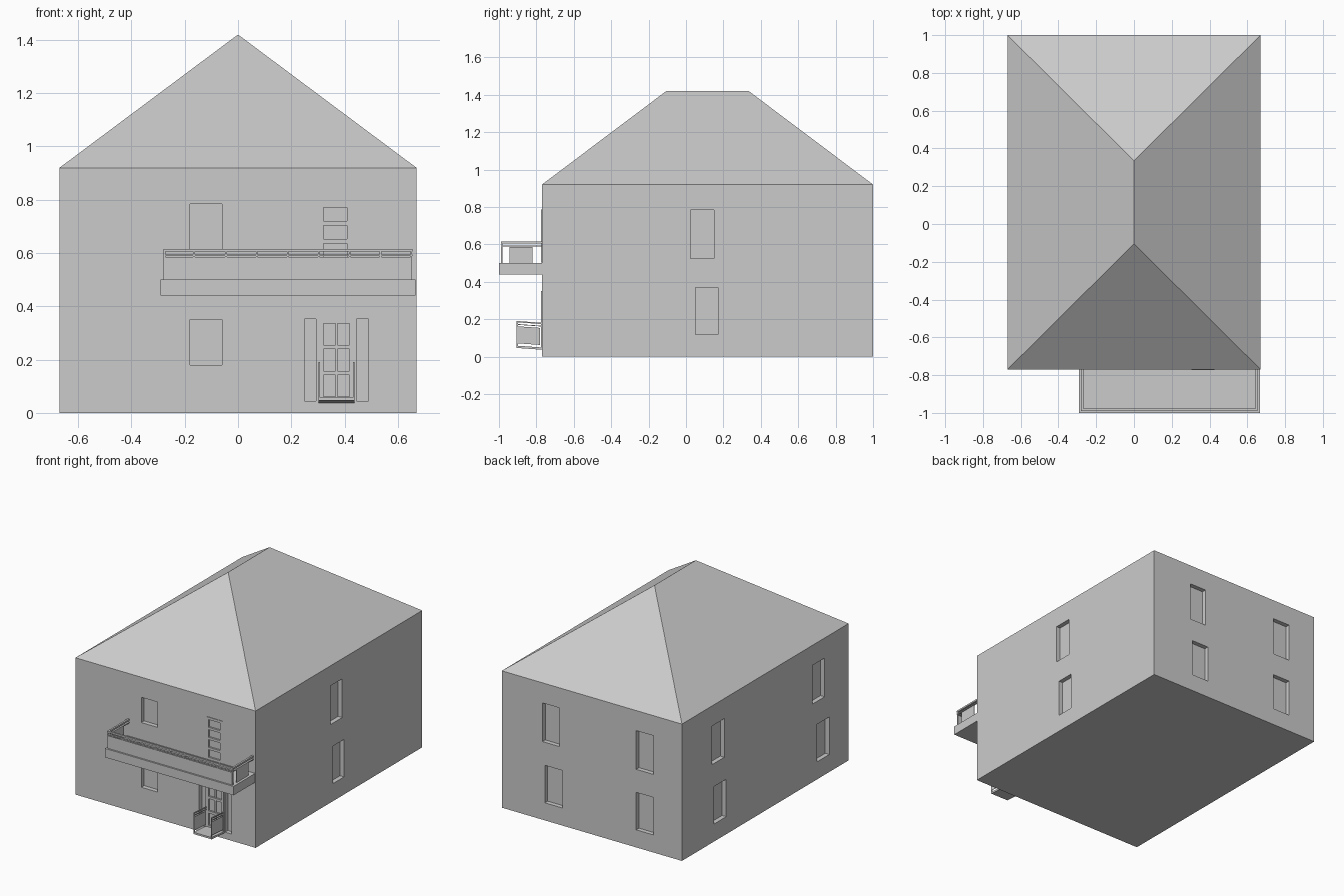
import bpy, bmesh

if "Cube" in bpy.data.objects:
    bpy.data.objects.remove(bpy.data.objects["Cube"])

X, Y0, Y1, EAVE, TOP = 0.67, -0.77, 1.0, 0.92, 1.42


def boxes(name, items, skew=0.0):
    """One object from boxes (x0, x1, y0, y1, z0, z1); skew raises z away from the front wall."""
    bm = bmesh.new()
    for x0, x1, y0, y1, z0, z1 in items:
        for v in bmesh.ops.create_cube(bm, size=1)["verts"]:
            v.co.x = x1 if v.co.x > 0 else x0
            v.co.y = y1 if v.co.y > 0 else y0
            v.co.z = (z1 if v.co.z > 0 else z0) + skew * (Y0 - v.co.y)
    me = bpy.data.meshes.new(name)
    bm.to_mesh(me)
    bm.free()
    ob = bpy.data.objects.new(name, me)
    bpy.context.collection.objects.link(ob)
    return ob


# Walls
walls = boxes("walls", [(-X, X, Y0, Y1, 0, EAVE)])

# Window and door recesses
D, OUT = 0.03, 0.05
UP, LOW = (0.525, 0.785), (0.118, 0.37)
cuts = []


def recess(side, a, b, z):
    if side == "front":
        cuts.append((a, b, Y0 - OUT, Y0 + D, *z))
    elif side == "back":
        cuts.append((a, b, Y1 - D, Y1 + OUT, *z))
    elif side == "left":
        cuts.append((-X - OUT, -X + D, a, b, *z))
    else:
        cuts.append((X - D, X + OUT, a, b, *z))


for side, a, b, z in [
    ("front", -0.18, -0.06, (0.615, 0.785)), ("front", -0.18, -0.06, (0.18, 0.35)),
    ("front", 0.305, 0.425, (0.502, 0.787)), ("front", 0.305, 0.435, (0.045, 0.352)),
    ("front", 0.25, 0.293, (0.045, 0.352)), ("front", 0.444, 0.49, (0.045, 0.352)),
    ("right", 0.025, 0.15, UP), ("right", 0.05, 0.17, LOW),
    ("back", 0.24, 0.367, UP), ("back", 0.22, 0.35, LOW),
    ("back", -0.46, -0.33, UP), ("back", -0.46, -0.33, LOW),
    ("left", 0.55, 0.68, UP), ("left", 0.53, 0.66, LOW),
    ("left", -0.515, -0.385, UP), ("left", -0.565, -0.435, LOW),
]:
    recess(side, a, b, z)

cutter = boxes("recess_cutter", cuts)
mod = walls.modifiers.new("recesses", "BOOLEAN")
mod.operation, mod.solver, mod.object = "DIFFERENCE", "EXACT", cutter
bpy.context.view_layer.objects.active = walls
bpy.ops.object.modifier_apply(modifier=mod.name)
bpy.data.objects.remove(cutter)

# Hip roof
me = bpy.data.meshes.new("roof")
me.from_pydata(
    [(-X, Y0, EAVE), (X, Y0, EAVE), (X, Y1, EAVE), (-X, Y1, EAVE), (0, -0.105, TOP), (0, 0.335, TOP)],
    [], [(0, 1, 4), (1, 2, 5, 4), (2, 3, 5), (3, 0, 4, 5)])
bpy.context.collection.objects.link(bpy.data.objects.new("roof", me))


# Doors: leaf with raised stiles and rails
def door(name, x0, x1, z0, z1, rows, mid=False):
    w, f, b = 0.016, Y0 - 0.004, Y0 + D
    parts = [(x0, x0 + w, f, b, z0, z1), (x1 - w, x1, f, b, z0, z1)]
    if mid:
        c = (x0 + x1) / 2
        parts.append((c - w / 4, c + w / 4, f + 0.004, b, z0, z1))
    for i in range(rows + 1):
        z = z0 + (z1 - z0 - w) * i / rows
        parts.append((x0 + w, x1 - w, f, b, z, z + w))
    parts.append((x0 + w, x1 - w, f + 0.012, b, z0, z1))
    boxes(name, parts)


door("balcony_door", 0.305, 0.425, 0.502, 0.787, 4)
door("entrance_door", 0.305, 0.435, 0.045, 0.352, 3, mid=True)

# Balcony slab
boxes("balcony_slab", [(-0.29, 0.667, -1.0, Y0, 0.44, 0.5)])

# Balcony rails
L, R, F, T = -0.28, 0.655, -0.99, 0.012
rails = []
for z0, z1 in [(0.605, 0.616), (0.588, 0.595)]:
    rails += [(L, R, F, F + T, z0, z1),
              (L, L + T, F + T, Y0, z0, z1), (R - T, R, F + T, Y0, z0, z1)]
boxes("balcony_rails", rails)

# Balcony posts
P = 0.006
posts = [(x - P / 2, x + P / 2, F + 0.004, F + 0.01, 0.5, 0.61)
         for x in (L + 0.004, -0.165, -0.045, 0.07, 0.187, 0.303, 0.42, 0.535, R - 0.004)]
boxes("balcony_posts", posts)

# Balcony infill panels
boxes("balcony_panels", [(L + 0.006, R - 0.006, F + 0.001, F + 0.004, 0.5, 0.585)] + [
    (x, x + 0.004, -0.945, -0.82, 0.5, 0.585) for x in (L + 0.004, R - 0.008)])

# Entrance landing, slightly tilted, with a railing on each side
SK, LF = 0.07, -0.905
boxes("entrance_landing", [(0.302, 0.437, LF, Y0, 0.037, 0.049)], SK)
side_rails, side_panels = [], []
for x in (0.302, 0.431):
    side_rails += [(x, x + P, LF, Y0, 0.174, 0.181), (x, x + P, LF, Y0, 0.161, 0.165),
                   (x, x + P, LF, LF + P, 0.045, 0.18),
                   (x, x + P, Y0 - P, Y0, 0.045, 0.18)]
    side_panels.append((x + 0.002, x + 0.004, LF + 0.008, Y0 - 0.01, 0.062, 0.153))
boxes("entrance_rails", side_rails, SK)
boxes("entrance_panels", side_panels, SK)
